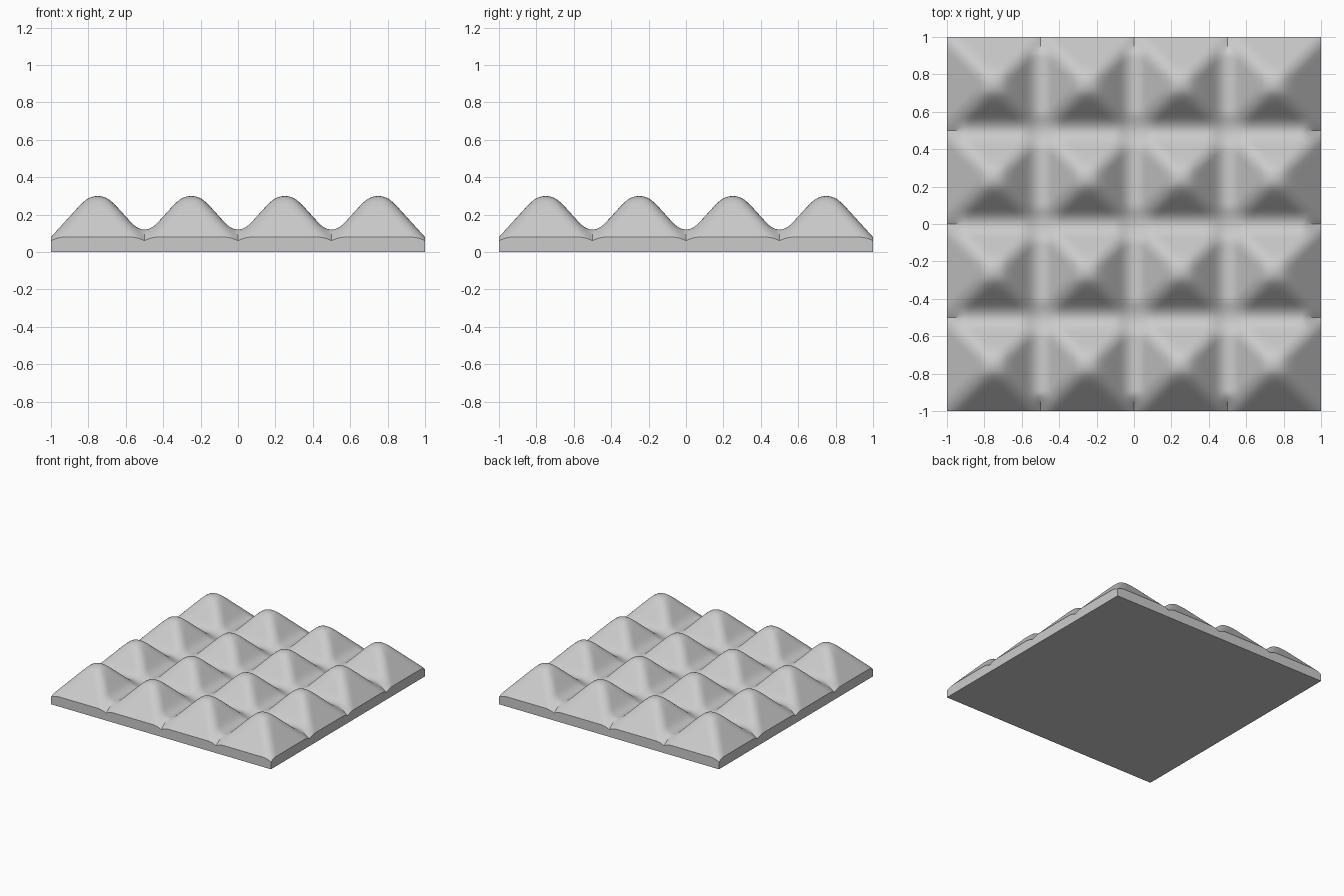
import bpy
import bmesh
import math

cube = bpy.data.objects.get("Cube")
if cube:
    bpy.data.objects.remove(cube, do_unlink=True)

SEGMENTS = 160       # grid cells per side
CELL = 0.5           # pyramid spacing
SLOPE = 1.1
RIM = 0.08           # height of the outer edge
PEAK_ROUND = 0.065   # half width of the rounded peaks
VALLEY_ROUND = 0.073 # half width of the rounded valleys
RIDGE_BLEND = 0.08   # softness of the pyramid ridges


def rounding(distance, half_width):
    """Offset that turns a sharp crease into a parabola."""
    t = max(0.0, 1 - distance / half_width)
    return SLOPE * half_width / 2 * t * t


def profile(u, edge_distance):
    """Rounded zigzag across one axis; valleys sharpen at the rim."""
    to_valley = abs(u - CELL * round(u / CELL))
    height = RIM + SLOPE * to_valley
    height -= rounding(CELL / 2 - to_valley, PEAK_ROUND)
    if abs(u) < 1 - CELL / 2:
        t = min(1.0, max(0.0, edge_distance / 0.1))
        height += rounding(to_valley, VALLEY_ROUND) * t * t * (3 - 2 * t)
    return height


def soft_min(a, b):
    t = max(0.0, 1 - abs(a - b) / RIDGE_BLEND)
    return min(a, b) - RIDGE_BLEND / 4 * t * t


# Pyramid surface on a fine grid
bm = bmesh.new()
bmesh.ops.create_grid(bm, x_segments=SEGMENTS, y_segments=SEGMENTS, size=1)
for v in bm.verts:
    x, y = v.co.x, v.co.y
    v.co.z = soft_min(profile(x, 1 - abs(y)), profile(y, 1 - abs(x)))

# Straight side walls and flat underside
rim = [e for e in bm.edges if e.is_boundary]
walls = bmesh.ops.extrude_edge_only(bm, edges=rim)["geom"]
for v in walls:
    if isinstance(v, bmesh.types.BMVert):
        v.co.z = 0
bottom = [e for e in bm.edges if e.is_boundary]
bmesh.ops.contextual_create(bm, geom=bottom)
bmesh.ops.recalc_face_normals(bm, faces=bm.faces[:])

mesh = bpy.data.meshes.new("foam_panel")
bm.to_mesh(mesh)
bm.free()
panel = bpy.data.objects.new("foam_panel", mesh)
bpy.context.collection.objects.link(panel)

# Plain grey foam
grey = bpy.data.materials.new("foam_grey")
grey.use_nodes = True
colour = (0.6, 0.6, 0.6, 1)
grey.diffuse_color = colour
grey.node_tree.nodes["Principled BSDF"].inputs["Base Color"].default_value = colour
mesh.materials.append(grey)

# Smooth pyramids, crisp outer edges
bpy.ops.object.select_all(action="DESELECT")
panel.select_set(True)
bpy.context.view_layer.objects.active = panel
bpy.ops.object.shade_smooth_by_angle(angle=math.radians(30))
